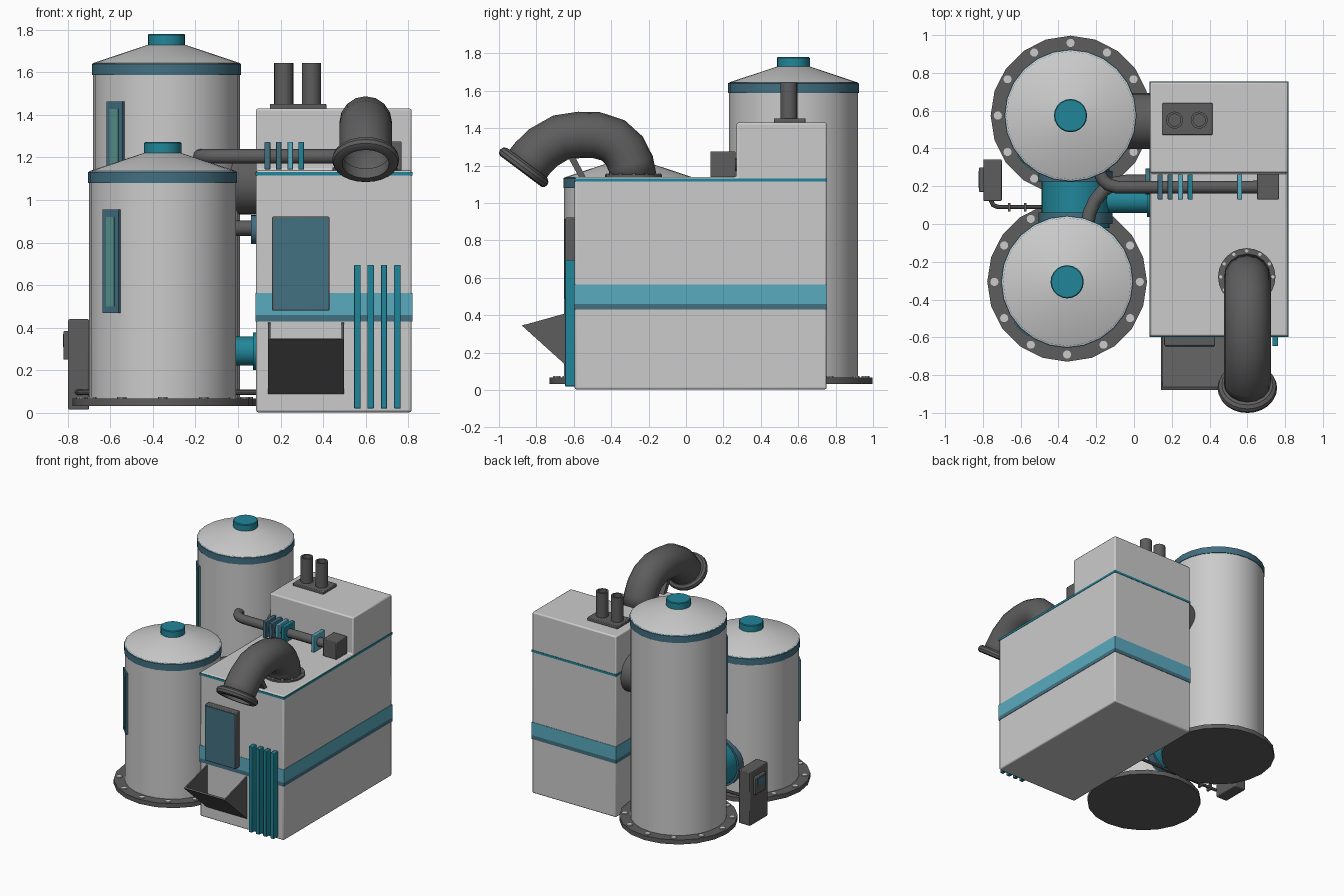
import bpy, bmesh
from math import radians, cos, sin
from mathutils import Vector, Matrix

if "Cube" in bpy.data.objects:
    bpy.data.objects.remove(bpy.data.objects["Cube"])


def mat(name, *rgb):
    m = bpy.data.materials.new(name)
    m.diffuse_color = (*rgb, 1)
    m.use_nodes = True
    m.node_tree.nodes["Principled BSDF"].inputs["Base Color"].default_value = m.diffuse_color
    return m


DARK = mat("dark_grey", .11, .11, .11)
TEAL = mat("teal", .015, .24, .32)
LIGHT = mat("light_teal", .10, .40, .52)
BLUE = mat("slate_blue", .055, .16, .22)
GLASS = mat("green_glass", .10, .30, .27)


def finish(name, bm, m=None, bevel=0):
    bmesh.ops.recalc_face_normals(bm, faces=bm.faces)
    me = bpy.data.meshes.new(name)
    bm.to_mesh(me)
    bm.free()
    o = bpy.data.objects.new(name, me)
    bpy.context.collection.objects.link(o)
    if m:
        me.materials.append(m)
    if bevel:
        b = o.modifiers.new("bevel", 'BEVEL')
        b.width, b.segments = bevel, 2
    return o


def box(name, x, y, z, m=None, bevel=0):
    bm = bmesh.new()
    bmesh.ops.create_cube(bm, size=1)
    for v in bm.verts:
        v.co = [(a + b) / 2 + c * (b - a) for (a, b), c in zip((x, y, z), v.co)]
    return finish(name, bm, m, bevel)


def prism(name, yz, x0, x1, m=None, bevel=0):
    bm = bmesh.new()
    f = bm.faces.new([bm.verts.new((x0, y, z)) for y, z in yz])
    r = bmesh.ops.extrude_face_region(bm, geom=[f])
    bmesh.ops.translate(bm, vec=(x1 - x0, 0, 0),
                        verts=[v for v in r['geom'] if isinstance(v, bmesh.types.BMVert)])
    return finish(name, bm, m, bevel)


def lathe(name, prof, at, m=None, seg=20, axis=(0, 0, 1)):
    bm = bmesh.new()
    vs = [bm.verts.new((r, 0, z)) for r, z in prof]
    es = [bm.edges.new(p) for p in zip(vs, vs[1:])]
    bmesh.ops.spin(bm, geom=vs + es, axis=(0, 0, 1), cent=(0, 0, 0),
                   angle=radians(360), steps=seg)
    bmesh.ops.remove_doubles(bm, verts=bm.verts, dist=1e-5)
    rot = Vector((0, 0, 1)).rotation_difference(Vector(axis)).to_matrix().to_4x4()
    bm.transform(Matrix.Translation(at) @ rot)
    return finish(name, bm, m)


def cyl(name, p, q, r, m=None, seg=20):
    d = Vector(q) - Vector(p)
    return lathe(name, [(0, 0), (r, 0), (r, d.length), (0, d.length)], p, m, seg, d)


def pipe(name, pts, r, m, res=4, caps=True):
    cu = bpy.data.curves.new(name, 'CURVE')
    cu.dimensions = '3D'
    cu.bevel_depth, cu.bevel_resolution, cu.use_fill_caps = r, res, caps
    s = cu.splines.new('POLY')
    s.points.add(len(pts) - 1)
    for sp, p in zip(s.points, pts):
        sp.co = (*p, 1)
    o = bpy.data.objects.new(name, cu)
    bpy.context.collection.objects.link(o)
    cu.materials.append(m)
    bpy.ops.object.select_all(action='DESELECT')
    o.select_set(True)
    bpy.context.view_layer.objects.active = o
    bpy.ops.object.convert(target='MESH')
    return bpy.context.object


def tank(tag, x, y, h, win_len):
    # flanged base with bolts, shell with cone roof, band, cap
    lathe(tag + "_flange", [(0, .033), (.423, .033), (.423, .068), (0, .068)], (x, y, 0), DARK)
    for i in range(12):
        a = radians(30 * i)
        bx, by = x + .385 * cos(a), y + .385 * sin(a)
        cyl(f"{tag}_bolt_{i}", (bx, by, .06), (bx, by, .075), .022, None, 10)
    lathe(tag + "_shell", [(0, .05), (.345, .05), (.345, h), (.33, h + .006), (.085, h + .087), (0, h + .087)], (x, y, 0), None, 24)
    lathe(tag + "_band", [(.34, h - .055), (.35, h - .055), (.35, h - .004), (.338, h + .003)], (x, y, 0), BLUE, 24)
    lathe(tag + "_cap", [(0, h + .06), (.088, h + .06), (.088, h + .132), (.083, h + .137), (0, h + .137)], (x, y, 0), TEAL)
    # sight window facing front left
    top = h - .18
    for nm, w, r, z0, z1, m in (("frame", .052, .352, top - win_len, top, BLUE),
                                ("glass", .027, .356, top - win_len + .03, top - .035, GLASS)):
        o = box(f"{tag}_window_{nm}", (.32, r), (-w, w), (z0, z1), m)
        o.location = (x, y, 0)
        o.rotation_euler.z = radians(226)


tank("front_tank", -.354, -.306, 1.135, .485)
tank("rear_tank", -.336, .574, 1.643, .6)

# main cabinet with raised rear
prism("cabinet", [(-.595, .003), (.752, .003), (.752, 1.43), (.27, 1.43), (.27, 1.14), (-.595, 1.14)], .085, .816, None, .01)
for nm, z0, z1, m in (("light_band", .46, .563, LIGHT), ("blue_band", .43, .46, BLUE), ("thin_band", 1.115, 1.132, TEAL)):
    box(nm, (.082, .819), (-.598, .755), (z0, z1), m)

# door panel, vertical bars
box("door_frame", (.16, .43), (-.645, -.59), (.48, .922), DARK, .006)
box("door_face", (.167, .423), (-.65, -.64), (.487, .915), BLUE)
for i in range(4):
    x = .546 + .0625 * i
    box(f"front_bar_{i}", (x, x + .03), (-.647, -.59), (.02, .695), TEAL, .004)

# open hopper: two cheeks and a sloping chute
for nm, x in (("left", .142), ("right", .487)):
    prism("hopper_cheek_" + nm, [(-.59, .425), (-.875, .345), (-.59, .085)], x, x + .01, DARK)
prism("hopper_chute", [(-.59, .085), (-.878, .345), (-.862, .35), (-.59, .105)], .142, .497, DARK)

# chimneys
box("chimney_base", (.15, .415), (.47, .64), (1.42, 1.452), DARK, .005)
for i, x in enumerate((.215, .345)):
    lathe(f"chimney_{i}", [(0, 1.44), (.045, 1.44), (.045, 1.645), (.032, 1.645), (.032, 1.5), (0, 1.5)], (x, .55, 0), DARK)

# large bent exhaust duct
o = pipe("exhaust_duct", [(.6, y, z) for y, z in (
    (-.28, 1.13), (-.295, 1.21), (-.33, 1.28), (-.39, 1.335), (-.48, 1.363), (-.57, 1.364),
    (-.67, 1.35), (-.765, 1.295), (-.82, 1.24), (-.868, 1.18))], .124, DARK, 6, False)
s = o.modifiers.new("wall", 'SOLIDIFY')
s.thickness = .012
lathe("duct_lip", [(.11, -.03), (.135, -.03), (.152, -.018), (.158, 0), (.152, .018), (.138, .026), (.11, .026), (.11, -.03)],
      (.6, -.868, 1.19), DARK, 24, (0, -.6, -.8))
lathe("duct_flange", [(0, 1.13), (.152, 1.13), (.152, 1.152), (0, 1.152)], (.597, -.28, 0), DARK, 24)
for i in range(12):
    a = radians(30 * i)
    p = (.597 + .138 * cos(a), -.28 + .138 * sin(a))
    cyl(f"duct_bolt_{i}", (*p, 1.145), (*p, 1.158), .009, None, 8)
prism("duct_brace", [(-.57, 1.135), (-.535, 1.135), (-.605, 1.27), (-.645, 1.27)], .57, .63, DARK)

# roof pipe with clamps and end box
pipe("roof_pipe", [(-.18, .31, 1.205), (-.18, .27, 1.205), (-.165, .235, 1.205), (-.135, .208, 1.205),
                   (-.09, .195, 1.205), (.7, .195, 1.205)], .034, DARK)
for i, (x, m) in enumerate(((.125, BLUE), (.178, BLUE), (.232, LIGHT), (.284, TEAL), (.546, LIGHT))):
    box(f"pipe_clamp_{i}", (x, x + .027), (.13, .262), (1.143, 1.273), m, .004)
box("pipe_end_box", (.65, .768), (.13, .265), (1.138, 1.275), DARK, .005)

# side pipe from front tank to cabinet
pipe("side_pipe", [(-.25, -.02, .868), (-.235, .06, .868), (-.205, .125, .868), (-.16, .18, .868),
                   (-.1, .215, .868), (-.04, .225, .868), (.09, .225, .868)], .036, DARK)
cyl("side_pipe_flange", (.062, .225, .862), (.09, .225, .862), .068, BLUE)

# wide duct from rear tank to cabinet
cyl("rear_duct", (-.05, .545, 1.08), (.095, .545, 1.08), .148, DARK, 24)

# teal connector between tanks, with branch into cabinet
cyl("tank_connector", (-.31, -.02, .29), (-.31, .3, .29), .18, TEAL, 24)
cyl("connector_flange_front", (-.31, .0, .29), (-.31, .062, .29), .195, BLUE, 24)
cyl("connector_flange_rear", (-.31, .222, .29), (-.31, .28, .29), .195, BLUE, 24)
cyl("connector_branch", (-.2, .125, .29), (.09, .125, .29), .068, TEAL)
cyl("branch_flange", (.07, .125, .29), (.09, .125, .29), .088, TEAL)

# control box with screen, and its conduit
box("control_box", (-.798, -.70), (.122, .342), (.015, .44), DARK, .006)
box("control_screen", (-.82, -.79), (.17, .3), (.25, .385), DARK, .005)
box("control_display", (-.823, -.81), (.19, .28), (.31, .37), BLUE)
pipe("conduit", [(-.755, .14, .097), (-.755, .12, .097), (-.745, .1, .097), (-.72, .09, .097), (.09, .09, .097)], .012, DARK, 2)
for i, x in enumerate((-.66, -.575)):
    box(f"conduit_clip_{i}", (x - .007, x + .007), (.066, .112), (.073, .12), DARK)

# smooth round parts, keep edges crisp
bpy.ops.object.select_all(action='SELECT')
bpy.context.view_layer.objects.active = bpy.data.objects["cabinet"]
bpy.ops.object.shade_smooth_by_angle(angle=radians(32))
